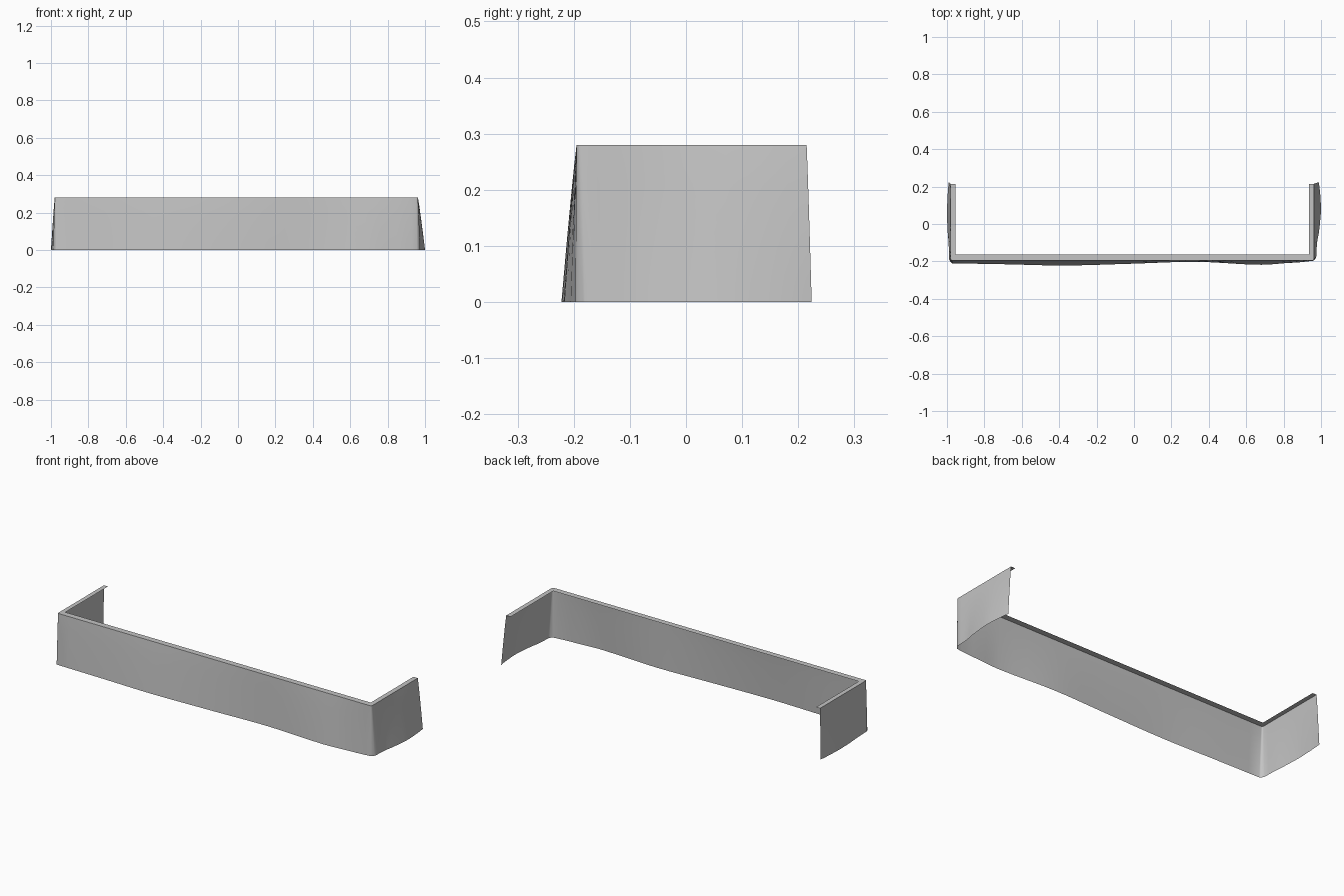
import bpy, bmesh
from mathutils import Vector

cube = bpy.data.objects.get("Cube")
if cube:
    bpy.data.objects.remove(cube)

HEIGHT = 0.28
STEPS = 4
ROWS = 8

fabric = bpy.data.materials.new("grey_fabric")
fabric.use_nodes = True
colour = (0.55, 0.55, 0.55, 1)
fabric.diffuse_color = colour
fabric.node_tree.nodes["Principled BSDF"].inputs["Base Color"].default_value = colour

# Stations along the U-shaped drape: top edge x, y then hem x, y
stations = [
    (-0.98, 0.215, -0.99, 0.224), (-0.98, 0.07, -1.0, 0.07),
    (-0.98, -0.08, -0.993, -0.08), (-0.98, -0.185, -0.988, -0.19),
    (-0.972, -0.195, -0.972, -0.21), (-0.7, -0.195, -0.7, -0.215),
    (-0.38, -0.195, -0.38, -0.222), (0.0, -0.195, 0.0, -0.212),
    (0.33, -0.195, 0.33, -0.202), (0.68, -0.195, 0.68, -0.218),
    (0.85, -0.195, 0.85, -0.207), (0.952, -0.195, 0.957, -0.197),
    (0.962, -0.185, 0.974, -0.18), (0.962, -0.08, 0.982, -0.08),
    (0.962, 0.07, 1.0, 0.07), (0.962, 0.215, 0.987, 0.224)]


def smooth_path(points):
    """Catmull-Rom samples with tangents limited at the tight corners."""
    pts = [Vector(p) for p in points]
    tangents = []
    for i in range(len(pts)):
        a, b = pts[max(i - 1, 0)], pts[min(i + 1, len(pts) - 1)]
        tangents.append((b - a).normalized())
    out = []
    for i in range(len(pts) - 1):
        p, q = pts[i], pts[i + 1]
        length = (q - p).length
        corner = length < 0.03
        for k in range(STEPS):
            t = k / STEPS
            blend = t * t * (3 - 2 * t)
            point = p.lerp(q, blend)
            straight = q - p
            m, n = tangents[i] * length, tangents[i + 1] * length
            if not corner:
                # straight leads next to corners keep the long runs flat
                m = straight if i in (3, 4, 11, 12) else m
                n = straight if i + 1 in (3, 4, 11, 12) else n
            point += m * (t * (1 - t) ** 2) - n * (t * t * (1 - t))
            out.append(point)
    return out + [pts[-1]]


path = smooth_path(stations)
bm = bmesh.new()
rows = []
# Inner edge of the flat top lip
rows.append([bm.verts.new((min(max(p[0], -0.955), 0.935), max(p[1], -0.162), HEIGHT))
             for p in path])
# Hanging cloth, flaring towards the hem
for r in range(ROWS + 1):
    f = r / ROWS
    flare = f ** 0.9
    rows.append([bm.verts.new((p[0] + (p[2] - p[0]) * flare,
                               p[1] + (p[3] - p[1]) * flare,
                               HEIGHT * (1 - f))) for p in path])
for upper, lower in zip(rows, rows[1:]):
    for i in range(len(path) - 1):
        bm.faces.new((upper[i], lower[i], lower[i + 1], upper[i + 1]))
bmesh.ops.remove_doubles(bm, verts=bm.verts, dist=0.0005)
bmesh.ops.recalc_face_normals(bm, faces=bm.faces)

# Make the cloth face outwards
bm.faces.ensure_lookup_table()
lip = max(bm.faces, key=lambda face: abs(face.normal.z))
if lip.normal.z < 0:
    bmesh.ops.reverse_faces(bm, faces=bm.faces)

mesh = bpy.data.meshes.new("valance")
bm.to_mesh(mesh)
bm.free()
mesh.materials.append(fabric)
valance = bpy.data.objects.new("valance", mesh)
bpy.context.collection.objects.link(valance)
bpy.context.view_layer.objects.active = valance
valance.select_set(True)
bpy.ops.object.shade_smooth_by_angle(angle=0.9)
